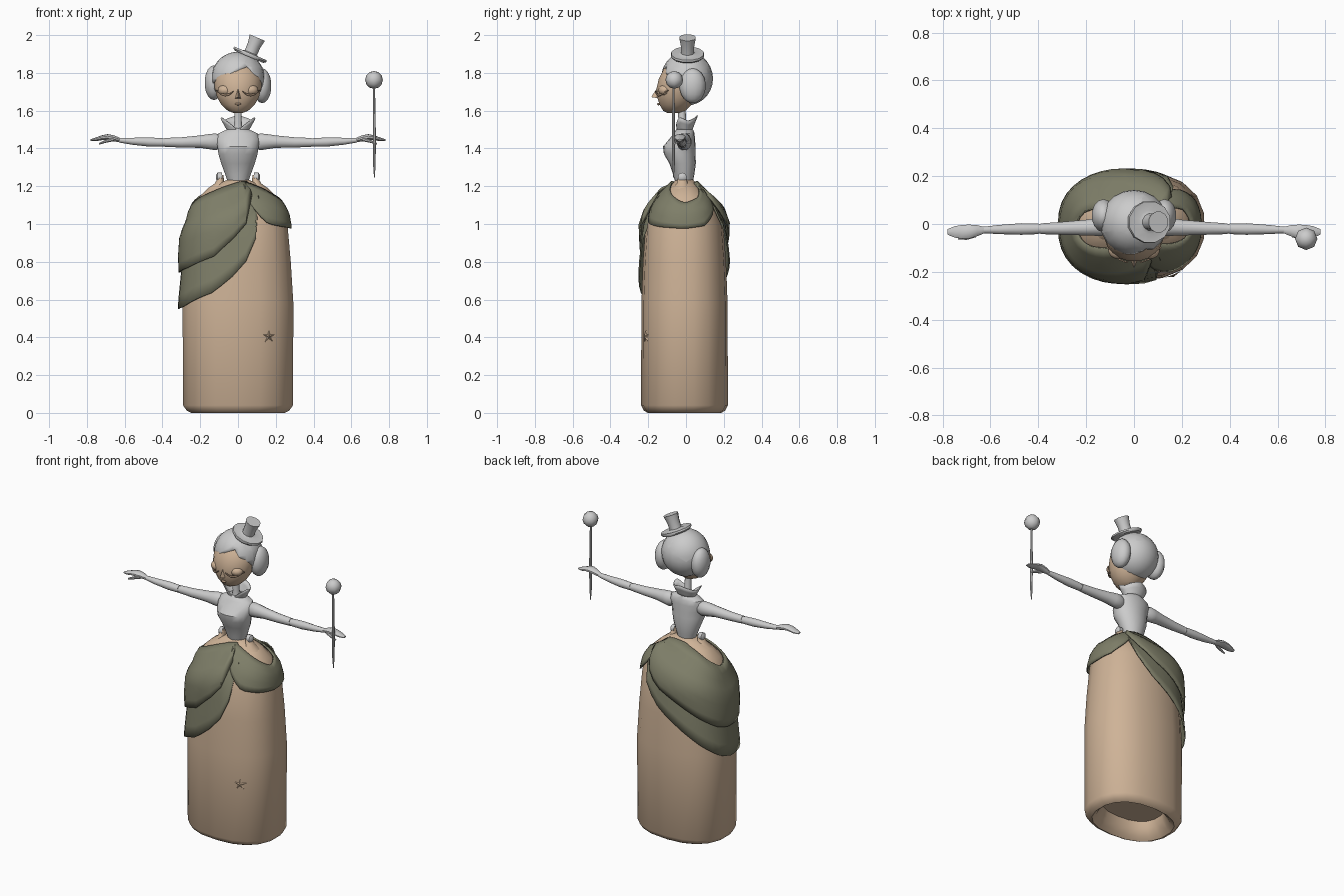
import bpy, bmesh, math
from mathutils import Vector, Matrix


def material(name, rgb):
    m = bpy.data.materials.new(name)
    m.diffuse_color = (*rgb, 1)
    return m


TAN = material("tan", (0.62, 0.45, 0.31))
DARK = material("dark_tan", (0.36, 0.25, 0.17))
GREEN = material("olive", (0.21, 0.21, 0.14))


def finish(bm, name, mat=None, angle=40):
    bmesh.ops.recalc_face_normals(bm, faces=bm.faces)
    me = bpy.data.meshes.new(name)
    bm.to_mesh(me)
    bm.free()
    ob = bpy.data.objects.new(name, me)
    bpy.context.collection.objects.link(ob)
    if mat:
        me.materials.append(mat)
    bpy.ops.object.select_all(action='DESELECT')
    ob.select_set(True)
    bpy.context.view_layer.objects.active = ob
    bpy.ops.object.shade_smooth_by_angle(angle=math.radians(angle))
    return ob


def sup(t, p):
    c, s = math.cos(t), math.sin(t)
    return (math.copysign(abs(c) ** (2 / p), c), math.copysign(abs(s) ** (2 / p), s))


def interp(table, x):
    for a, b in zip(table, table[1:]):
        if x <= b[0]:
            k = max(0, (x - a[0]) / (b[0] - a[0]))
            return [u + (v - u) * k for u, v in zip(a[1:], b[1:])]
    return list(table[-1][1:])


# rings: (position along axis, centre a, centre b, radius a, radius b)
def loft(name, rings, n=16, axis='z', mat=None, p=2, sign=1, angle=40):
    bm = bmesh.new()
    rows = []
    for h, ca, cb, ra, rb in rings:
        row = []
        for i in range(n):
            c, s = sup(math.tau * (i + 0.5) / n, p)
            a, b = ca + ra * c, cb + rb * s
            row.append(bm.verts.new((a, b, h) if axis == 'z' else (sign * h, a, b)))
        rows.append(row)
    for r, q in zip(rows, rows[1:]):
        for i in range(n):
            bm.faces.new((r[i], r[(i + 1) % n], q[(i + 1) % n], q[i]))
    bm.faces.new(rows[0])
    bm.faces.new(rows[-1])
    return finish(bm, name, mat, angle)


def patch(name, f, nu, nv, thick, mat=None):
    bm = bmesh.new()
    g = [[bm.verts.new(f(i / nu, j / nv)) for j in range(nv + 1)] for i in range(nu + 1)]
    for i in range(nu):
        for j in range(nv):
            bm.faces.new((g[i][j], g[i + 1][j], g[i + 1][j + 1], g[i][j + 1]))
    bmesh.ops.remove_doubles(bm, verts=bm.verts, dist=1e-5)
    ob = finish(bm, name, mat)
    m = ob.modifiers.new("thickness", 'SOLIDIFY')
    m.thickness, m.offset = thick, 0
    return ob


def ball(name, loc, rad, mat=None, seg=14, rings=9):
    bm = bmesh.new()
    bmesh.ops.create_uvsphere(bm, u_segments=seg, v_segments=rings, radius=1,
                              matrix=Matrix.Translation(loc) @ Matrix.Diagonal((*rad, 1)))
    return finish(bm, name, mat, 60)


# skirt with a recessed underside
SKIRT = [(0.012, 0.275, 0.215), (0.04, 0.295, 0.23), (0.58, 0.297, 0.228), (0.8, 0.283, 0.22),
         (1.0, 0.265, 0.205), (1.08, 0.245, 0.175), (1.14, 0.212, 0.135), (1.19, 0.16, 0.09),
         (1.22, 0.1, 0.06), (1.235, 0.05, 0.045)]
CY, P = -0.008, 2.35
under = [(0.1, 0.19, 0.14), (0.06, 0.2, 0.15), (0.02, 0.225, 0.17), (0.0, 0.25, 0.195)]
loft("skirt", [(z, 0, CY, a, b) for z, a, b in under + SKIRT], 18, mat=TAN, p=P)


# draped cloth: edges = (azimuth, top z, bottom z), bulge = (fraction down, offset)
def drape(name, edges, bulge, nu=26, nv=8):
    def f(u, v):
        d = edges[0][0] + u * (edges[-1][0] - edges[0][0])
        top, bot = interp(edges, d)
        z = top + (bot - top) * v
        rx, ry = interp(SKIRT, z)
        o = interp(bulge, v)[0]
        c, s = sup(math.radians(d), P)
        return ((rx + o) * c, CY + (ry + o) * s, z)
    patch(name, f, nu, nv, 0.008, GREEN)


drape("long_drape",
      [(45, 1.22, 1.18), (55, 1.22, 1.08), (65, 1.225, 0.97), (90, 1.225, 0.82), (110, 1.22, 0.74),
       (135, 1.19, 0.65), (160, 1.14, 0.58), (180, 1.1, 0.55), (205, 1.13, 0.56), (250, 1.2, 0.64),
       (270, 1.22, 0.74), (283, 1.225, 0.88), (291, 1.225, 1.02), (295, 1.225, 1.14)],
      [(0, 0.008), (0.6, 0.01), (1, 0.018)])
drape("upper_drape",
      [(50, 1.22, 1.15), (65, 1.225, 1.06), (90, 1.225, 0.95), (135, 1.19, 0.82), (160, 1.14, 0.76),
       (180, 1.1, 0.74), (215, 1.15, 0.77), (250, 1.2, 0.83), (270, 1.22, 0.94), (280, 1.225, 1.04),
       (285, 1.225, 1.15)],
      [(0, 0.012), (0.25, 0.013), (0.48, 0.036), (0.75, 0.034), (1, 0.024)])
drape("side_swag",
      [(279, 1.22, 1.13), (290, 1.22, 1.05), (302, 1.21, 1.0), (325, 1.17, 0.985), (360, 1.11, 0.975),
       (385, 1.14, 0.99), (405, 1.19, 1.05), (420, 1.22, 1.12)],
      [(0, 0.01), (0.5, 0.017), (1, 0.012)], 20, 6)

# star ornament lying on the skirt front
bm = bmesh.new()


def on_skirt(x, z, lift):
    rx, ry = interp(SKIRT, z)
    return bm.verts.new((x, CY - lift - ry * (1 - abs(x / rx) ** P) ** (1 / P), z))


mid = on_skirt(0.165, 0.405, 0.012)
tips = [on_skirt(0.165 + (0.036 if i % 2 == 0 else 0.013) * math.sin(i * math.pi / 5),
                 0.405 + (0.036 if i % 2 == 0 else 0.013) * math.cos(i * math.pi / 5), 0.001)
        for i in range(10)]
for i in range(10):
    bm.faces.new((mid, tips[i], tips[(i + 1) % 10]))
finish(bm, "star_ornament", TAN, 10)

# bodice, neck and collar
loft("bodice", [(1.215, 0, -0.01, 0.052, 0.045), (1.26, 0, -0.012, 0.068, 0.056),
                (1.32, 0, -0.018, 0.09, 0.07), (1.37, 0, -0.033, 0.105, 0.084),
                (1.41, 0, -0.036, 0.11, 0.086), (1.45, 0, -0.02, 0.118, 0.068),
                (1.48, 0, -0.01, 0.105, 0.055), (1.5, 0, -0.008, 0.06, 0.045),
                (1.508, 0, -0.01, 0.03, 0.03)], 18)
loft("neck", [(1.49, 0, -0.015, 0.03, 0.03), (1.53, 0, -0.018, 0.021, 0.021),
              (1.63, 0, -0.025, 0.02, 0.02)], 10)


def collar(u, v):
    t = -math.pi / 2 + math.tau * (0.03 + 0.94 * u)
    top = interp([(0, 1.505), (0.16, 1.565), (0.3, 1.545), (0.5, 1.575), (0.7, 1.545),
                  (0.84, 1.565), (1, 1.505)], u)[0]
    r = 0.05 + 0.042 * v * (top - 1.49) / 0.07
    return (r * math.cos(t), -0.008 + 0.68 * r * math.sin(t), 1.485 + (top - 1.485) * v)


patch("collar", collar, 24, 3, 0.005)

# arms, hands and hip hinges on both sides
for s, side in ((-1, "left"), (1, "right")):
    def limb(part, rings, n=12):
        loft(side + "_" + part, rings, n, 'x', sign=s)
    limb("upper_arm", [(0.09, -0.01, 1.435, 0.03, 0.035), (0.118, -0.01, 1.435, 0.04, 0.046),
                       (0.15, -0.012, 1.436, 0.039, 0.042), (0.2, -0.015, 1.436, 0.034, 0.034),
                       (0.3, -0.018, 1.432, 0.028, 0.028), (0.39, -0.02, 1.432, 0.023, 0.024)])
    ball(side + "_elbow", (s * 0.395, -0.02, 1.432), (0.021,) * 3)
    limb("forearm", [(0.4, -0.02, 1.432, 0.023, 0.023), (0.47, -0.021, 1.434, 0.025, 0.025),
                     (0.56, -0.023, 1.438, 0.02, 0.019), (0.63, -0.025, 1.444, 0.014, 0.013)])
    limb("hand", [(0.62, -0.025, 1.443, 0.012, 0.011), (0.655, -0.028, 1.453, 0.024, 0.016),
                  (0.69, -0.032, 1.46, 0.031, 0.016), (0.72, -0.033, 1.457, 0.03, 0.013),
                  (0.75, -0.033, 1.449, 0.025, 0.01), (0.78, -0.033, 1.444, 0.012, 0.005)], 10)
    limb("thumb", [(0.66, -0.045, 1.448, 0.011, 0.011), (0.7, -0.058, 1.438, 0.009, 0.009),
                   (0.735, -0.06, 1.425, 0.005, 0.005)], 8)
    limb("hinge_knob", [(0.085, -0.02, 1.248, 0.024, 0.024), (0.108, -0.02, 1.248, 0.024, 0.024),
                        (0.116, -0.02, 1.248, 0.012, 0.012)], 10)
    loft(side + "_hip_lug", [(1.14, s * 0.1, -0.02, 0.09, 0.075), (1.19, s * 0.1, -0.02, 0.06, 0.055),
                             (1.215, s * 0.098, -0.02, 0.025, 0.03),
                             (1.26, s * 0.088, -0.02, 0.012, 0.02)], 12, mat=TAN)
    # side hair roll and closed eye
    ball(side + "_hair_roll", (s * 0.128, 0.035, 1.74 - 0.008 * s), (0.05, 0.07, 0.092))
    ball(side + "_eyelid", (s * 0.066, -0.11, 1.708), (0.042, 0.037, 0.03), TAN)
    bm = bmesh.new()
    row = []
    for i in range(9):
        x = 0.025 + 0.09 * i / 8
        z = 1.718 - 0.036 * math.sin(math.pi * (0.15 + 0.75 * i / 8))
        y = -0.045 - 0.118 * math.sqrt(1 - (x / 0.126) ** 2)
        w = 0.002 + 0.004 * math.sin(math.pi * i / 8)
        row.append((bm.verts.new((s * x, y - 0.003, z - w)), bm.verts.new((s * x, y - 0.003, z + w))))
    for a, b in zip(row, row[1:]):
        bm.faces.new((a[0], b[0], b[1], a[1]))
    lash = finish(bm, side + "_lashes", DARK)
    lash.modifiers.new("thickness", 'SOLIDIFY').thickness = 0.006

# head
loft("face", [(1.588, 0, -0.065, 0.025, 0.035), (1.6, 0, -0.062, 0.055, 0.06),
              (1.63, 0, -0.055, 0.088, 0.085), (1.67, 0, -0.048, 0.112, 0.106),
              (1.72, 0, -0.042, 0.125, 0.115), (1.77, 0, -0.03, 0.126, 0.115),
              (1.82, 0, -0.02, 0.11, 0.1), (1.86, 0, -0.01, 0.07, 0.06)], 20, mat=TAN)
bm = bmesh.new()
nose = [bm.verts.new(v) for v in ((0, -0.15, 1.725), (-0.017, -0.148, 1.665), (0.017, -0.148, 1.665),
                                  (0, -0.184, 1.672))]
for k in ((0, 1, 3), (0, 3, 2), (1, 2, 3), (0, 2, 1)):
    bm.faces.new([nose[i] for i in k])
finish(bm, "nose", TAN, 70)
ball("lips", (0, -0.145, 1.635), (0.018, 0.008, 0.007), DARK, 10, 6)

# hair: a cap with a wedge cut out around the face
bm = bmesh.new()
bmesh.ops.create_uvsphere(bm, u_segments=20, v_segments=14, radius=1,
                          matrix=Matrix.Translation((0, 0.005, 1.77)) @ Matrix.Diagonal((0.142, 0.138, 0.142, 1)))
peak = Vector((0.05, 0, 1.838))
planes = [(peak, Vector((-0.085, 0, 0.17))), (peak, Vector((0.105, 0, 0.08))),
          (Vector((0, -0.035, 0)), Vector((0, 1, 0)))]
for co, no in planes:
    bmesh.ops.bisect_plane(bm, geom=bm.verts[:] + bm.edges[:] + bm.faces[:], plane_co=co, plane_no=no)
cut = [f for f in bm.faces if all((f.calc_center_median() - co).dot(no) < 0 for co, no in planes)]
bmesh.ops.delete(bm, geom=cut, context='FACES')
hair = finish(bm, "hair", None, 60)
hair.modifiers.new("thickness", 'SOLIDIFY').thickness = 0.02

# tilted hat
hat = loft("hat", [(-0.008, 0, 0, 0.085, 0.085), (0.002, 0, 0, 0.098, 0.09), (0.012, 0, 0, 0.095, 0.088),
                   (0.01, 0, 0, 0.05, 0.05), (0.016, 0, 0, 0.036, 0.036), (0.06, 0, 0, 0.037, 0.037),
                   (0.103, 0, 0, 0.045, 0.045), (0.103, 0, 0, 0.038, 0.038)], 12)
hat.location = (0.062, 0.008, 1.892)
hat.rotation_euler = (0, math.radians(23), 0)

# sceptre held in the right hand
loft("sceptre_rod", [(1.245, 0.722, -0.066, 0.002, 0.002), (1.31, 0.722, -0.066, 0.007, 0.007),
                     (1.45, 0.722, -0.066, 0.009, 0.009), (1.73, 0.72, -0.066, 0.006, 0.006)], 8)
ball("sceptre_ball", (0.72, -0.062, 1.763), (0.047,) * 3, None, 8, 6)
